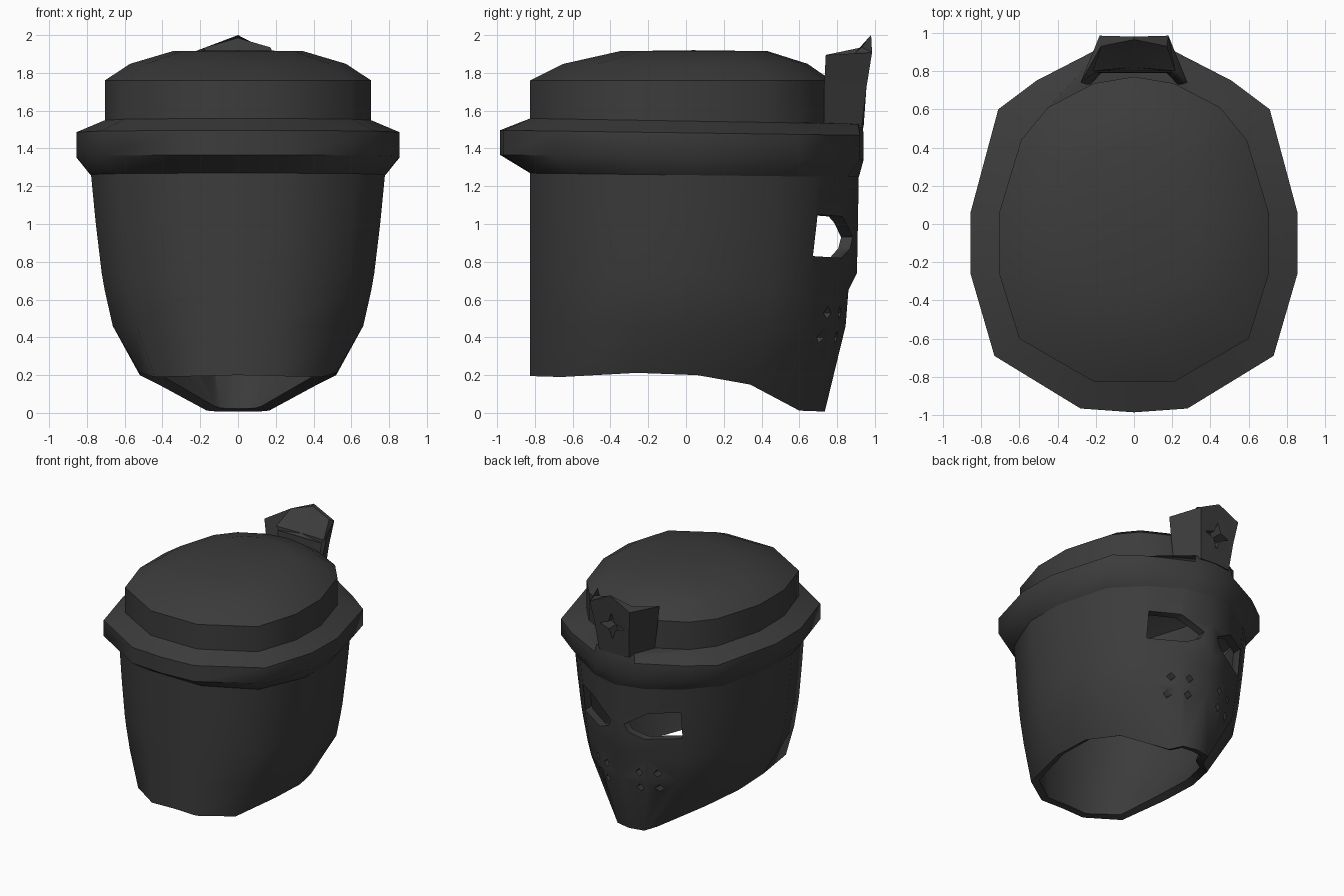
import bpy, bmesh, math

if "Cube" in bpy.data.objects:
    bpy.data.objects.remove(bpy.data.objects["Cube"])

dark = bpy.data.materials.new("dark_grey")
dark.diffuse_color = (0.045, 0.045, 0.045, 1)
dark.use_nodes = True
dark.node_tree.nodes["Principled BSDF"].inputs["Base Color"].default_value = dark.diffuse_color


def finish(bm, name):
    me = bpy.data.meshes.new(name)
    bm.to_mesh(me)
    bm.free()
    ob = bpy.data.objects.new(name, me)
    bpy.context.collection.objects.link(ob)
    me.materials.append(dark)
    return ob


def mirror_ring(half):
    """Half outline back-to-front on +x, completed on -x."""
    return half + [(-p[0],) + tuple(p[1:]) for p in half[-2:0:-1]]


def loft(name, rings, top=None, bottom=False):
    """Skin closed rings from bottom to top; top is a fan centre."""
    bm = bmesh.new()
    rows = [[bm.verts.new(p) for p in r] for r in rings]
    n = len(rows[0])
    for a, b in zip(rows, rows[1:]):
        for j in range(n):
            k = (j + 1) % n
            bm.faces.new((a[j], a[k], b[k], b[j]))
    if top:
        c = bm.verts.new(top)
        for j in range(n):
            bm.faces.new((rows[-1][j], rows[-1][(j + 1) % n], c))
    if bottom:
        bm.faces.new(rows[0][::-1])
    return finish(bm, name)


def prism_y(name, pts, y0, y1):
    """Cutter: xz outline extruded along y."""
    bm = bmesh.new()
    face = bm.faces.new([bm.verts.new((x, y0, z)) for x, z in pts])
    ext = bmesh.ops.extrude_face_region(bm, geom=[face])["geom"]
    bmesh.ops.translate(bm, vec=(0, y1 - y0, 0),
                        verts=[v for v in ext if isinstance(v, bmesh.types.BMVert)])
    bmesh.ops.recalc_face_normals(bm, faces=bm.faces[:])
    ob = finish(bm, name)
    ob.hide_render = True
    return ob


def apply_mod(ob, kind, **props):
    m = ob.modifiers.new(kind, kind)
    for k, v in props.items():
        setattr(m, k, v)
    bpy.context.view_layer.objects.active = ob
    bpy.ops.object.modifier_apply(modifier=m.name)


def cut(ob, cutter):
    apply_mod(ob, "BOOLEAN", operation="DIFFERENCE", solver="EXACT", object=cutter)
    bpy.data.objects.remove(cutter)


# Outlines seen from above, back to front
FACE = [(0, -.825), (.25, -.825), (.63, -.63), (.78, -.26), (.78, .06),
        (.67, .49), (.47, .70), (.23, .855), (0, .915)]
BRIM = [(0, -.985), (.28, -.965), (.73, -.69), (.855, -.26), (.855, .06),
        (.71, .60), (.51, .75), (.18, .92), (0, .94)]
CAP = [(0, -.825), (.21, -.825), (.60, -.60), (.705, -.26), (.705, .06),
       (.59, .44), (.45, .61), (.21, .735), (0, .77)]
# Foot of the cap, carried forward to seat the crest
SEAT = CAP[:-2] + [(.17, .91), (0, .935)]

# Mask shell: tapered rows above an arched lower edge
EDGE = [(0, -.825, .20), (.20, -.825, .195), (.44, -.66, .19), (.52, -.26, .212),
        (.52, .06, .20), (.42, .34, .15), (.165, .60, .012), (.12, .71, .008), (0, .735, .008)]
rings = [mirror_ring(EDGE)]
for z, sx, fy, nose in [(.46, .85, .93, .845), (.65, .905, .94, .86), (.74, .925, .95, .905),
                        (1.0, .965, .975, .91), (1.28, 1, 1, .915)]:
    half = [(x * sx, y * fy if y > 0 else y, z) for x, y in FACE[:-1]] + [(0, nose, z)]
    rings.append(mirror_ring(half))
mask = loft("mask", rings)
apply_mod(mask, "SOLIDIFY", thickness=.06, offset=-1)

# Eye openings and breathing holes
EYE = [(.44, 1.05), (.24, 1.04), (.06, .93), (.09, .87), (.20, .82), (.44, .83)]
for s in (1, -1):
    cut(mask, prism_y("eye_cutter", [(s * x, z) for x, z in EYE], .4, 1.2))
    for x in (.145, .27):
        for z in (.40, .53):
            cut(mask, prism_y("hole_cutter", [(s * x + .028, z), (s * x, z + .033),
                                              (s * x - .028, z), (s * x, z - .033)], .4, 1.2))

# Hat: flared brim, upright band and shallow dome


def level(outline, z, scale=1, drop=0.0, shift=0.0):
    return mirror_ring([(x * scale, y * scale + shift, z - drop * (y + .9) / 1.8)
                        for x, y in outline])


hat = loft("hat", [
    level(FACE, 1.27, drop=.022), level(BRIM, 1.365, drop=.025),
    level(BRIM, 1.495, drop=.025), level(SEAT, 1.56, drop=.03),
    level(CAP, 1.562, drop=.03),
    level(CAP, 1.76), level(CAP, 1.848, .81, shift=.02),
    level(CAP, 1.915, .49, shift=.055)], top=(0, .04, 1.92))

# Crest plate at the front of the hat, pointed top with a scooped, recessed back
rings = []
for wing, corner, mid, back in [
        ((.225, .73, 1.51), (.135, .93, 1.51), (0, .94, 1.51), (.17, .79, 1.51)),
        ((.25, .73, 1.70), (.155, .955, 1.72), (0, .955, 1.72), (.185, .79, 1.70)),
        ((.28, .74, 1.895), (.18, .985, 1.908), (0, .98, 2.0), (.20, .795, 1.80)),
        ((.215, .80, 1.83), (.172, .93, 1.935), (0, .965, 1.985), (.19, .80, 1.80))]:
    half = [back, wing, corner]
    rings.append(half + [mid] + [(-p[0], p[1], p[2]) for p in half[::-1]])
crest = loft("crest", rings, top=(0, .82, 1.82), bottom=True)

# Recessed four-pointed star
star = []
for i in range(8):
    r = .11 if i % 2 == 0 else .042
    a = i * math.pi / 4
    star.append((r * math.cos(a), 1.74 + r * math.sin(a)))
cut(crest, prism_y("star_cutter", star, .86, 1.1))

# Soft shading with crisp edges
for ob, angle in ((mask, 50), (hat, 46), (crest, 30)):
    bpy.ops.object.select_all(action="DESELECT")
    ob.select_set(True)
    bpy.context.view_layer.objects.active = ob
    bpy.ops.object.shade_smooth_by_angle(angle=math.radians(angle))
